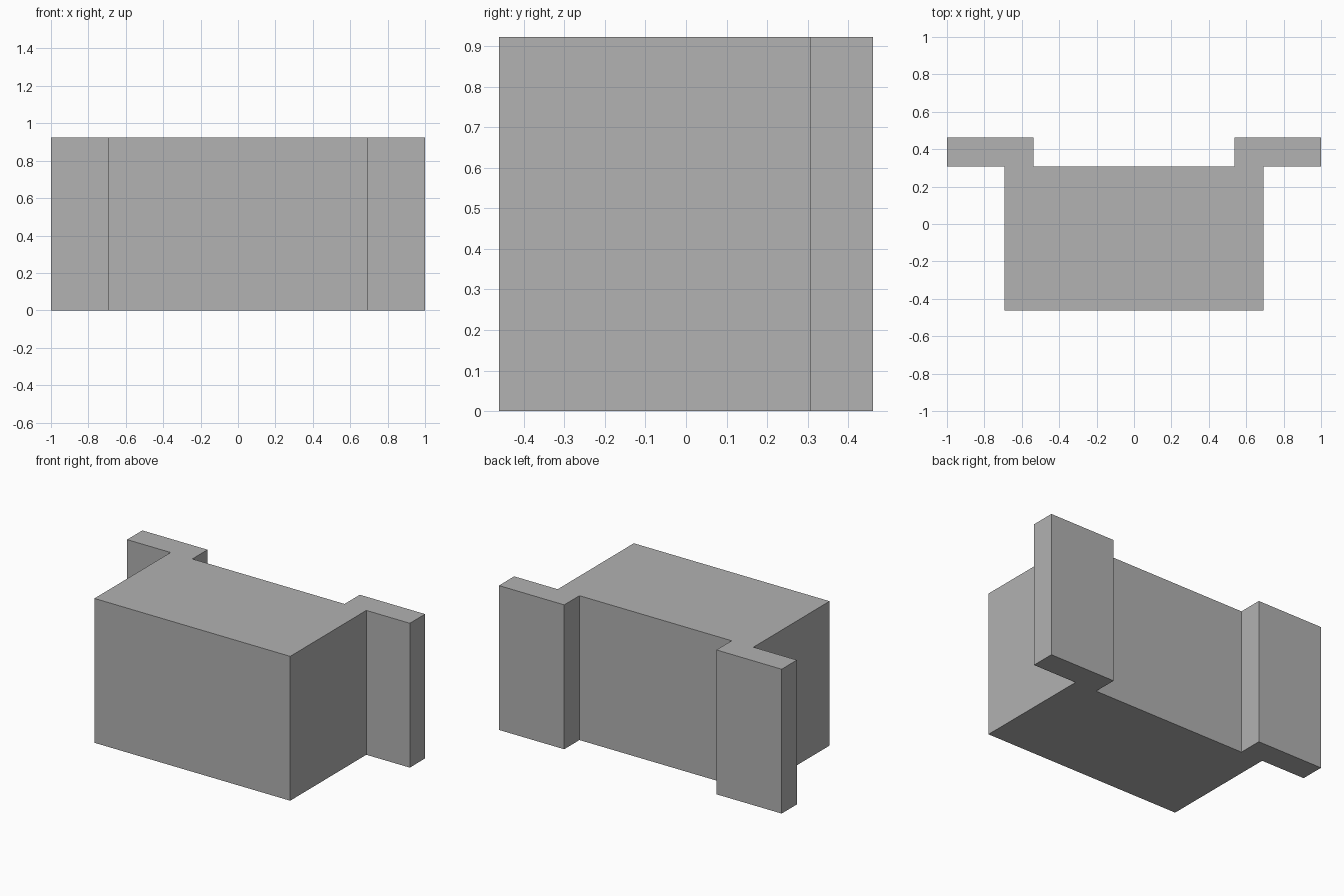
import bpy
import bmesh

cube = bpy.data.objects.get("Cube")
if cube:
    bpy.data.objects.remove(cube, do_unlink=True)

# One plain grey for the whole body
grey = bpy.data.materials.new("plain grey")
grey.use_nodes = True
colour = (0.445, 0.445, 0.445, 1)
grey.diffuse_color = colour
grey.node_tree.nodes["Principled BSDF"].inputs["Base Color"].default_value = colour

# Everything sits on a module of 1/13 unit
U = 1 / 13
HEIGHT = 12 * U

# Right half of the plan outline, front to back: block, flange, rear recess
half = [(9, -6), (9, 4), (13, 4), (13, 6), (7, 6), (7, 4)]
outline = half + [(-x, y) for x, y in reversed(half)]

# Flanged block: mirrored outline raised to full height
bm = bmesh.new()
base = bm.faces.new([bm.verts.new((x * U, y * U, 0)) for x, y in outline])
raised = bmesh.ops.extrude_face_region(bm, geom=[base], use_keep_orig=True)
top_verts = [g for g in raised["geom"] if isinstance(g, bmesh.types.BMVert)]
bmesh.ops.translate(bm, verts=top_verts, vec=(0, 0, HEIGHT))
bmesh.ops.recalc_face_normals(bm, faces=bm.faces[:])

mesh = bpy.data.meshes.new("flanged_block")
bm.to_mesh(mesh)
bm.free()
mesh.materials.append(grey)
block = bpy.data.objects.new("flanged_block", mesh)
bpy.context.collection.objects.link(block)
